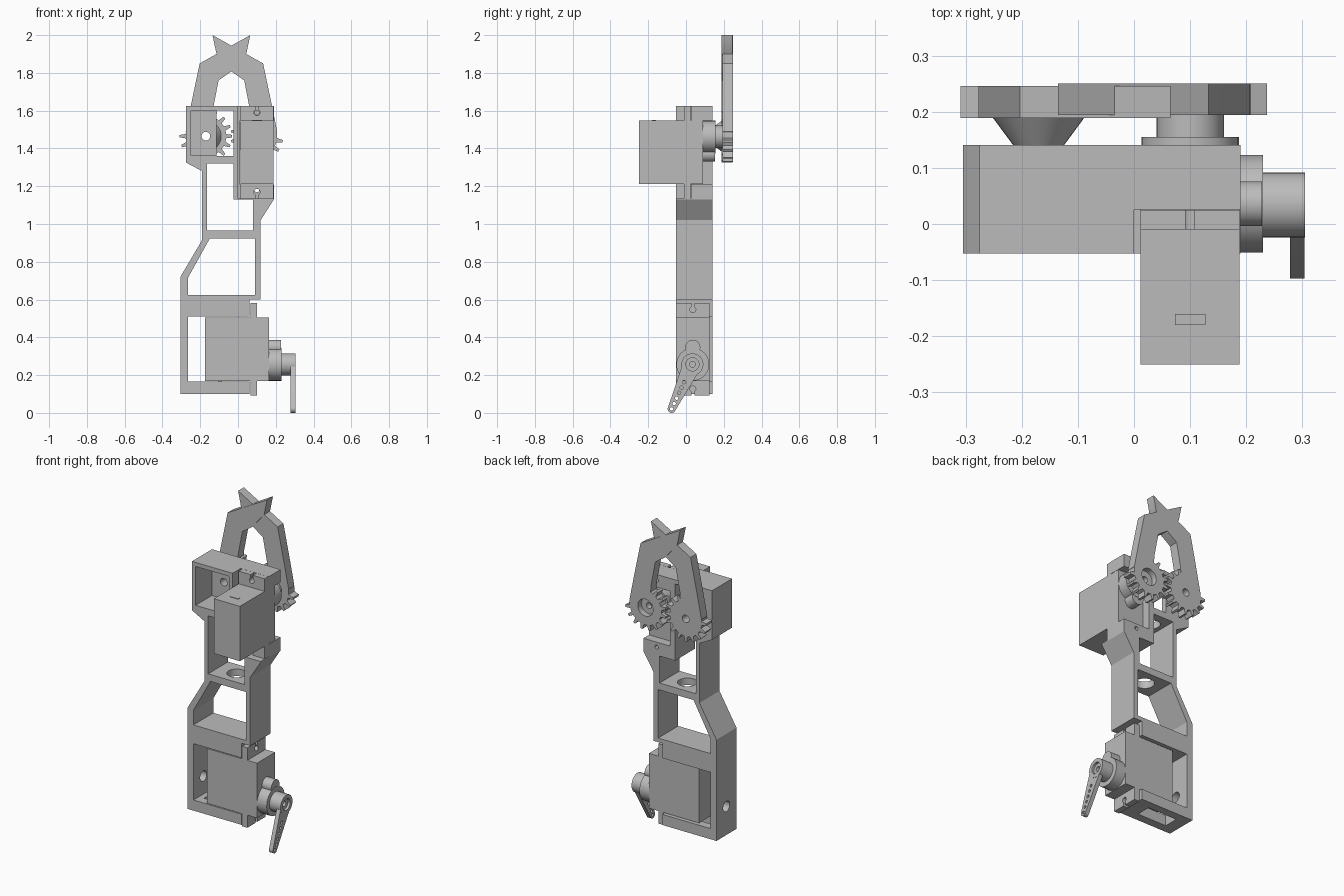
import bpy, bmesh
from math import cos, sin, pi, atan2
from mathutils import Matrix, Vector

old = bpy.data.objects.get("Cube")
if old:
    bpy.data.objects.remove(old, do_unlink=True)

grey = bpy.data.materials.new("plain grey")
grey.use_nodes = True
grey.diffuse_color = (0.5, 0.5, 0.5, 1)
grey.node_tree.nodes["Principled BSDF"].inputs["Base Color"].default_value = (0.5, 0.5, 0.5, 1)
parts = []


def axes(u, v, w, origin=(0, 0, 0)):
    """Matrix that maps local x, y, z onto the three given directions."""
    m = Matrix((u, v, w)).transposed().to_4x4()
    m.translation = Vector(origin)
    return m


FRONT = axes((1, 0, 0), (0, 0, 1), (0, 1, 0))   # profile in x-z, depth along y
SIDE = axes((0, 1, 0), (0, 0, 1), (1, 0, 0))    # profile in y-z, depth along x
UP = Matrix.Identity(4)


def circle(x, y, r, n=32):
    return [(x + r * cos(2 * pi * i / n), y + r * sin(2 * pi * i / n)) for i in range(n)]


def rect(x0, x1, y0, y1):
    return [(x0, y0), (x1, y0), (x1, y1), (x0, y1)]


def prism(name, pts, lo, hi, m=FRONT, top=None):
    """Profile extruded from lo to hi; an optional second profile gives a taper."""
    bm = bmesh.new()
    a = [bm.verts.new(m @ Vector((x, y, lo))) for x, y in pts]
    b = [bm.verts.new(m @ Vector((x, y, hi))) for x, y in (top or pts)]
    bm.faces.new(a)
    bm.faces.new(b)
    for i in range(len(a)):
        j = (i + 1) % len(a)
        bm.faces.new((a[i], a[j], b[j], b[i]))
    bmesh.ops.recalc_face_normals(bm, faces=bm.faces)
    mesh = bpy.data.meshes.new(name)
    bm.to_mesh(mesh)
    bm.free()
    mesh.materials.append(grey)
    ob = bpy.data.objects.new(name, mesh)
    bpy.context.scene.collection.objects.link(ob)
    parts.append(ob)
    return ob


def combine(ob, pts, lo, hi, m=FRONT, op="DIFFERENCE"):
    """Cut (or join) an extruded profile and apply the result."""
    tool = prism("cutter", pts, lo, hi, m)
    parts.remove(tool)
    tool.hide_render = True
    mod = ob.modifiers.new("cut", "BOOLEAN")
    mod.operation, mod.solver, mod.object = op, "EXACT", tool
    dg = bpy.context.evaluated_depsgraph_get()
    mesh = bpy.data.meshes.new_from_object(ob.evaluated_get(dg))
    ob.modifiers.clear()
    ob.data = mesh
    bpy.data.objects.remove(tool, do_unlink=True)


# Arm frame: outline with both open motor bays
frame = prism("arm_frame", [
    (-.305, .10), (.062, .10), (.062, .165), (-.265, .165), (-.265, .51), (.062, .51),
    (.062, .60), (.12, .60), (.12, 1.02), (.19, 1.13), (.19, 1.21), (.01, 1.21),
    (.01, 1.547), (.19, 1.547), (.19, 1.625), (-.275, 1.625), (-.275, 1.325),
    (-.19, 1.28), (-.19, .915), (-.305, .72)], -.053, .141)
# Windows and the recessed gear box
for window in ([(-.265, .625), (.09, .625), (.09, .922), (-.15, .922), (-.265, .715)],
               [(-.165, .965), (.08, .965), (.08, 1.13), (-.025, 1.13), (-.025, 1.32), (-.165, 1.32)],
               rect(-.115, -.025, 1.36, 1.60)):
    combine(frame, window, -.2, .3)
combine(frame, rect(-.25, -.1, 1.362, 1.60), -.2, .105)
# Seat for the upper motor ears
combine(frame, rect(0, .3, 1.135, 1.7), -.2, .026)
# Axle, screw, cable and access holes
for x, z, r in ((-.17, 1.465, .023), (.1, 1.18, .012), (.1, 1.59, .012)):
    combine(frame, circle(x, z, r), -.2, .3)
combine(frame, circle(-.04, .044, .055), .9, 1.0, UP)
combine(frame, circle(-.095, .044, .045), 1.3, 1.362, UP)
combine(frame, circle(.044, .275, .032), -.4, -.2, SIDE)
combine(frame, rect(-.23, -.03, -.0, .09), .05, .166, UP)


def motor(name, m):
    """Small motor: local x runs along its length, local z along its shaft."""
    prism(name + "_body", rect(-.168, .168, -.088, .088), -.34, 0, m)
    ears = prism(name + "_ears", rect(-.245, .245, -.088, .088), -.1, -.065, m)
    for s in (-1, 1):
        combine(ears, circle(s * .21, 0, .016), -.2, .1, m)
        combine(ears, rect(*sorted((s * .21, s * .3)), -.008, .008), -.2, .1, m)
    prism(name + "_collar", circle(.08, 0, .087), 0, .065, m)
    prism(name + "_small_collar", circle(-.01, 0, .04), 0, .063, m)
    prism(name + "_cable_outlet", rect(-.27, -.25, -.027, .027), .16, .171,
          m @ axes((0, 0, 1), (0, 1, 0), (1, 0, 0)))


motor("upper_motor", axes((0, 0, 1), (1, 0, 0), (0, 1, 0), (.1, .09, 1.38)))
motor("lower_motor", axes((0, 0, -1), (0, 1, 0), (1, 0, 0), (.165, .036, .337)))

# Lower motor horn: hub and tapered arm with a row of holes
HY, HZ, TY, TZ = .034, .257, -.076, .021
hub = prism("horn_hub", circle(HY, HZ, .058), .23, .305, SIDE)
combine(hub, circle(HY, HZ, .035), .29, .35, SIDE)
combine(hub, circle(HY, HZ, .015), .25, .35, SIDE)
aim = atan2(TZ - HZ, TY - HY)


def arc(x, y, r, start, n=12):
    return [(x + r * cos(start + pi * i / n), y + r * sin(start + pi * i / n)) for i in range(n + 1)]


horn = prism("horn_arm", arc(TY, TZ, .021, aim - pi / 2) + arc(HY, HZ, .05, aim + pi / 2),
             .278, .304, SIDE)
combine(horn, circle(HY, HZ, .035), .2, .4, SIDE)
for i in range(6):
    t = .4 + .12 * i
    combine(horn, circle(HY + (TY - HY) * t, HZ + (TZ - HZ) * t, .009, 16), .2, .4, SIDE)

# Spacers between the motor, the frame and the claws
spacer = prism("cone_spacer", circle(-.17, 1.465, .045), .14, .19,
               top=circle(-.17, 1.465, .082))
combine(spacer, circle(-.17, 1.465, .023), .1, .3)
shaft = prism("claw_shaft", circle(.1, 1.462, .06), .15, .215)
combine(shaft, circle(.1, 1.462, .018), .18, .3)


def gear(phase, teeth=16, root=.108, tip=.139):
    """Toothed outline around the origin, left plain where the finger joins."""
    pts = []
    for i in range(teeth):
        a = 2 * pi * (i + phase) / teeth
        r = root if 1.5 < a < 3.0 else tip
        for k, rr in ((-.27, root), (-.12, r), (.12, r), (.27, root)):
            pts.append((rr * cos(a + k * 2 * pi / teeth), rr * sin(a + k * 2 * pi / teeth)))
    return pts


def claw(name, side, lo, hi, phase):
    """Toothed finger; side -1 mirrors it about the centre of the claw."""
    def place(pts):
        return [(-.035 + side * (x + .035), z) for x, z in pts]
    ob = prism(name, place([(x - .17, z + 1.465) for x, z in gear(phase)]), lo, hi)
    finger = [(-.277, 1.49), (-.25, 1.625), (-.203, 1.85), (.065, 2.0), (.045, 1.905),
              (-.035, 1.808), (-.103, 1.76), (-.13, 1.62), (-.145, 1.47), (-.25, 1.44)]
    combine(ob, place(finger), lo, hi, op="UNION")
    return ob


left_finger = claw("idle_claw", 1, .189, .246, 0)
combine(left_finger, circle(-.17, 1.465, .023), .1, .3)
right_finger = claw("driven_claw", -1, .194, .25, .5)
combine(right_finger, circle(.1, 1.463, .052), .215, .3)
combine(right_finger, circle(.1, 1.463, .025), .1, .3)

# Smooth round surfaces, keep edges sharp
for ob in bpy.context.scene.objects:
    ob.select_set(ob in parts)
bpy.context.view_layer.objects.active = frame
bpy.ops.object.shade_smooth_by_angle(angle=.5)
